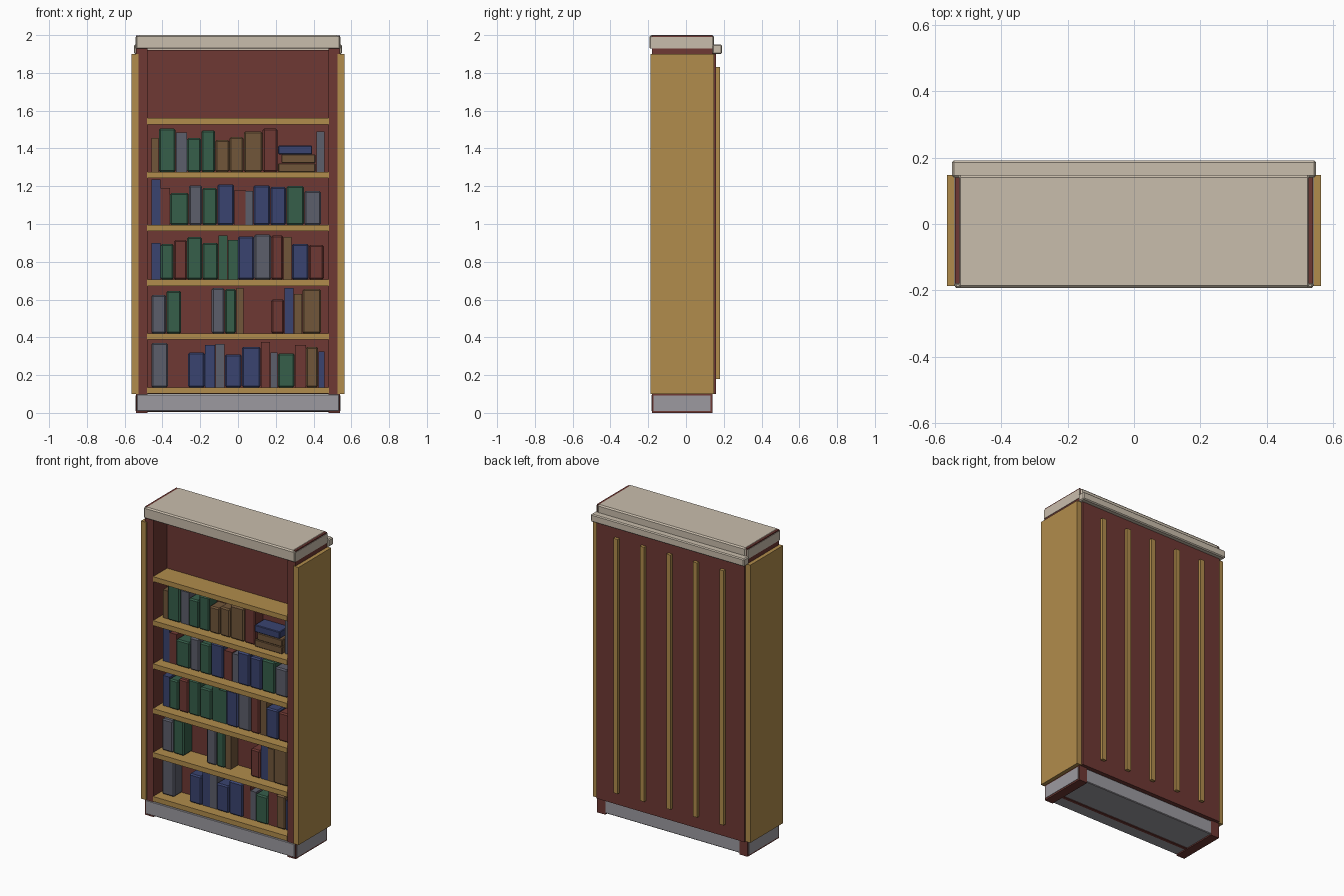
import bpy, bmesh

if "Cube" in bpy.data.objects:
    bpy.data.objects.remove(bpy.data.objects["Cube"])


def lin(c):
    c /= 255
    return c / 12.92 if c <= 0.04045 else ((c + 0.055) / 1.055) ** 2.4


def material(name, r, g, b):
    m = bpy.data.materials.new(name)
    m.diffuse_color = (lin(r), lin(g), lin(b), 1)
    m.use_nodes = True
    m.node_tree.nodes["Principled BSDF"].inputs["Base Color"].default_value = m.diffuse_color
    return m


RED = material("mahogany red", 110, 56, 51)
GOLD = material("golden oak", 177, 140, 76)
BEIGE = material("beige", 201, 189, 172)
GREY = material("plinth grey", 156, 154, 160)
BOOK = {
    "r": RED,
    "g": material("book green", 54, 94, 74),
    "b": material("book blue", 58, 68, 112),
    "s": material("book slate", 92, 94, 107),
    "n": material("book brown", 113, 86, 58),
}


def box(name, x0, x1, y0, y1, z0, z1, mat, bevel=0.0):
    """Box from its limits, with optional chamfered edges."""
    me = bpy.data.meshes.new(name)
    bm = bmesh.new()
    bmesh.ops.create_cube(bm, size=1)
    for v in bm.verts:
        v.co = ((x0 + x1) / 2 + v.co.x * (x1 - x0),
                (y0 + y1) / 2 + v.co.y * (y1 - y0),
                (z0 + z1) / 2 + v.co.z * (z1 - z0))
    if bevel:
        bmesh.ops.bevel(bm, geom=bm.edges[:], offset=bevel, segments=1,
                        affect='EDGES')
    bm.to_mesh(me)
    bm.free()
    me.materials.append(mat)
    ob = bpy.data.objects.new(name, me)
    bpy.context.collection.objects.link(ob)
    return ob


def pair(name, x0, x1, *rest):
    """Same box on the right and mirrored on the left."""
    box(name + "_right", x0, x1, *rest)
    box(name + "_left", -x1, -x0, *rest)


# Carcass: thick back, upright boards and outer side panels
box("back_body", -0.53, 0.53, -0.04, 0.16, 0.10, 1.92, RED)
pair("upright", 0.48, 0.54, -0.18, 0.14, 0.0, 1.998, RED)
pair("side_panel", 0.528, 0.565, -0.187, 0.148, 0.10, 1.90, GOLD)

# Plinth with end plates and a strip underneath
box("plinth", -0.535, 0.535, -0.183, 0.138, 0.008, 0.098, GREY, 0.004)
pair("plinth_end", 0.538, 0.543, -0.172, 0.13, 0.01, 0.092, GREY)
box("plinth_under_strip", -0.48, 0.48, -0.10, -0.08, 0.004, 0.01, RED)

# Top cap with end plates, and the moulding behind it
box("top_cap", -0.532, 0.532, -0.193, 0.148, 1.928, 2.0, BEIGE, 0.008)
box("cap_front", -0.54, 0.54, -0.193, -0.178, 1.928, 1.996, BEIGE, 0.004)
pair("cap_end", 0.538, 0.543, -0.185, 0.142, 1.93, 1.99, BEIGE)
box("rear_moulding", -0.55, 0.55, 0.14, 0.191, 1.90, 1.95, BEIGE, 0.006)

# Vertical slats on the back
for i in range(5):
    x = (i - 2) * 0.19
    box("back_slat", x - 0.015, x + 0.015, 0.155, 0.18, 0.18, 1.83, GOLD)

# Shelves
SHELF_TOPS = [0.135, 0.42, 0.705, 0.995, 1.275, 1.56]
for z in SHELF_TOPS:
    box("shelf", -0.482, 0.482, -0.184, -0.03, z - 0.032, z, GOLD)


def book_row(z, colours, edges, heights):
    """Upright books between successive edges (hundredths); '.' is a gap."""
    for i, c in enumerate(colours):
        if c == ".":
            continue
        x0, x1 = edges[i] / 100 + 0.001, edges[i + 1] / 100 - 0.001
        wide = x1 - x0 > 0.058
        box("book", x0, x1, -0.125 if wide else -0.115, -0.035,
            z, z + heights[i] / 100, BOOK[c], 0.008 if wide else 0)


# Books, from the bottom shelf up
book_row(SHELF_TOPS[0], "s.bbsbbrsgrnb",
         [-46, -37, -26.5, -17.5, -12, -7, 2, 12, 17, 21, 30, 36, 42.5, 46],
         [23.5, 0, 18.5, 22.5, 23, 17.5, 21.5, 24, 18.5, 18, 22.5, 21.5, 19])
book_row(SHELF_TOPS[1], "sg.sgn.rbnn",
         [-46, -38, -30, -14, -7, -1, 3, 17.5, 24.5, 29.5, 34, 44],
         [20.5, 22.5, 0, 24, 23.5, 24, 0, 18, 24, 21, 23.5])
book_row(SHELF_TOPS[2], "bgrggggbsrnbr",
         [-46, -41, -34, -27, -19, -10.5, -5.5, 0, 8.5, 17.5, 24, 28.5, 37.5, 45.5],
         [19.5, 19, 21, 22.5, 19.5, 23.5, 21, 23, 24, 23.5, 22.5, 19, 18.5])
book_row(SHELF_TOPS[3], "brgsgbrsbbgs",
         [-46, -41, -36, -26, -19, -11, -2, 4, 8, 17, 25.5, 35, 44],
         [24, 19.5, 17, 21, 19.5, 21.5, 18.5, 18, 21, 20, 20.5, 18])
book_row(SHELF_TOPS[4], "ngsggnnnr.s",
         [-46, -42, -33, -27, -19.5, -12, -4.5, 3, 13, 21, 41.5, 46],
         [18, 23, 21, 18, 22, 17, 18.5, 21.5, 23, 0, 21.5])

# Lying stack on the upper book shelf
for k, (x0, x1, c) in enumerate([(0.213, 0.41, "n"), (0.23, 0.41, "n"),
                                 (0.213, 0.392, "b")]):
    z = SHELF_TOPS[4] + k * 0.047
    box("lying_book", x0, x1, -0.135, -0.035, z, z + 0.046, BOOK[c], 0.004)
